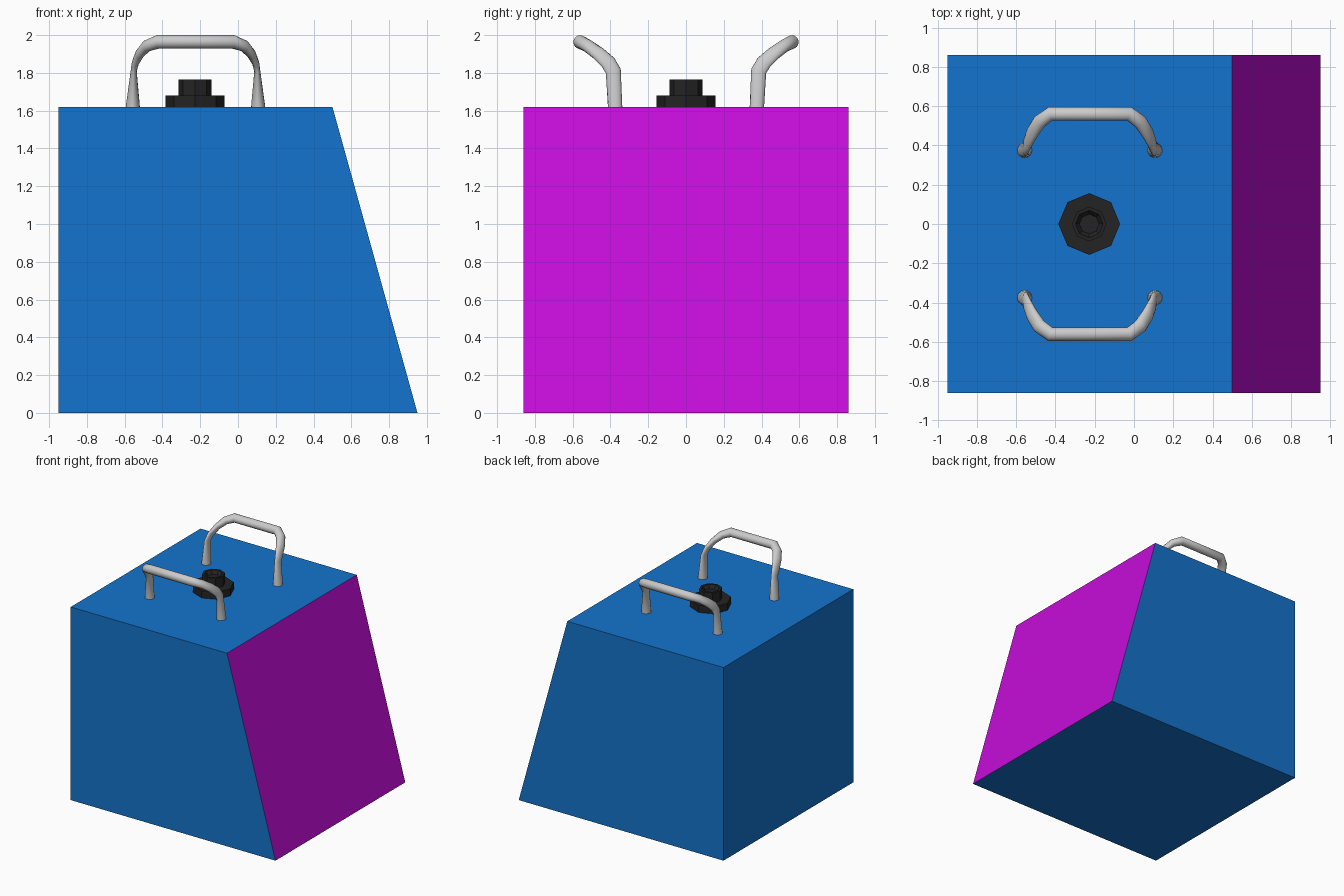
import bpy, bmesh, math
from mathutils import Vector

if "Cube" in bpy.data.objects:
    bpy.data.objects.remove(bpy.data.objects["Cube"])

CX, TOP = -0.225, 1.62


def material(name, rgb):
    m = bpy.data.materials.new(name)
    m.diffuse_color = (*rgb, 1)
    m.use_nodes = True
    m.node_tree.nodes["Principled BSDF"].inputs["Base Color"].default_value = m.diffuse_color
    return m


def finish(bm, name, mats=()):
    bmesh.ops.recalc_face_normals(bm, faces=bm.faces)
    me = bpy.data.meshes.new(name)
    bm.to_mesh(me)
    bm.free()
    ob = bpy.data.objects.new(name, me)
    bpy.context.collection.objects.link(ob)
    for m in mats:
        me.materials.append(m)
    return ob


def skin(bm, rings):
    # joins rings of equal size into a capped tube
    for r0, r1 in zip(rings, rings[1:]):
        n = len(r0)
        for i in range(n):
            j = (i + 1) % n
            bm.faces.new((r0[i], r0[j], r1[j], r1[i]))
    bm.faces.new(rings[0])
    bm.faces.new(rings[-1])


blue = material("blue", (0.007, 0.175, 0.61))
magenta = material("magenta", (0.56, 0.004, 0.70))
black = material("black", (0.017, 0.017, 0.017))

# Body: block with a slanted magenta face
bm = bmesh.new()
profile = [(-0.95, 0), (0.95, 0), (0.5, TOP), (-0.95, TOP)]
skin(bm, [[bm.verts.new((x, y, z)) for x, z in profile] for y in (-0.86, 0.86)])
bm.normal_update()
for f in bm.faces:
    c = f.calc_center_median()
    if c.x > 0.6:
        f.material_index = 1
finish(bm, "body", (blue, magenta))

# Knob: stepped octagon with a recessed top
bm = bmesh.new()
steps = [(0.157, TOP), (0.157, 1.68), (0.088, 1.68), (0.088, 1.765),
         (0.070, 1.765), (0.050, 1.735)]
skin(bm, [[bm.verts.new((CX - 0.003 + r * math.cos(k * math.pi / 4),
                         r * math.sin(k * math.pi / 4), z)) for k in range(8)]
          for r, z in steps])
finish(bm, "knob", (black,))

# Handles: round feet, pinched at the bend, leaning outward to a round bar
# (x offset from handle centre, y, z, half thickness in bend, half thickness across)
half = [(-0.332, 0.375, 1.615, 0.038, 0.038),
        (-0.327, 0.385, 1.81, 0.016, 0.041),
        (-0.318, 0.412, 1.855, 0.019, 0.041),
        (-0.294, 0.464, 1.903, 0.025, 0.039),
        (-0.257, 0.520, 1.943, 0.031, 0.037),
        (-0.200, 0.562, 1.964, 0.036, 0.036)]
path = half + [(-p[0], *p[1:]) for p in reversed(half)]


def handle(name, side):
    bm = bmesh.new()
    pts = [Vector((CX + p[0], p[1] * side, p[2])) for p in path]
    rings = []
    for i, p in enumerate(pts):
        if i in (0, len(pts) - 1):
            t = Vector((0, 0, 1 if i == 0 else -1))
        else:
            t = ((pts[i + 1] - p).normalized() + (p - pts[i - 1]).normalized()).normalized()
        across = Vector((0, 1, 0))
        across = (across - t * across.dot(t)).normalized()
        inward = across.cross(t)
        a, b = path[i][3:]
        rings.append([bm.verts.new(p + inward * a * math.cos(k * math.tau / 16)
                                   + across * b * math.sin(k * math.tau / 16))
                      for k in range(16)])
    skin(bm, rings)
    ob = finish(bm, name)
    bpy.context.view_layer.objects.active = ob
    ob.select_set(True)
    bpy.ops.object.shade_smooth_by_angle(angle=math.radians(50))
    ob.select_set(False)


handle("front_handle", -1)
handle("back_handle", 1)
